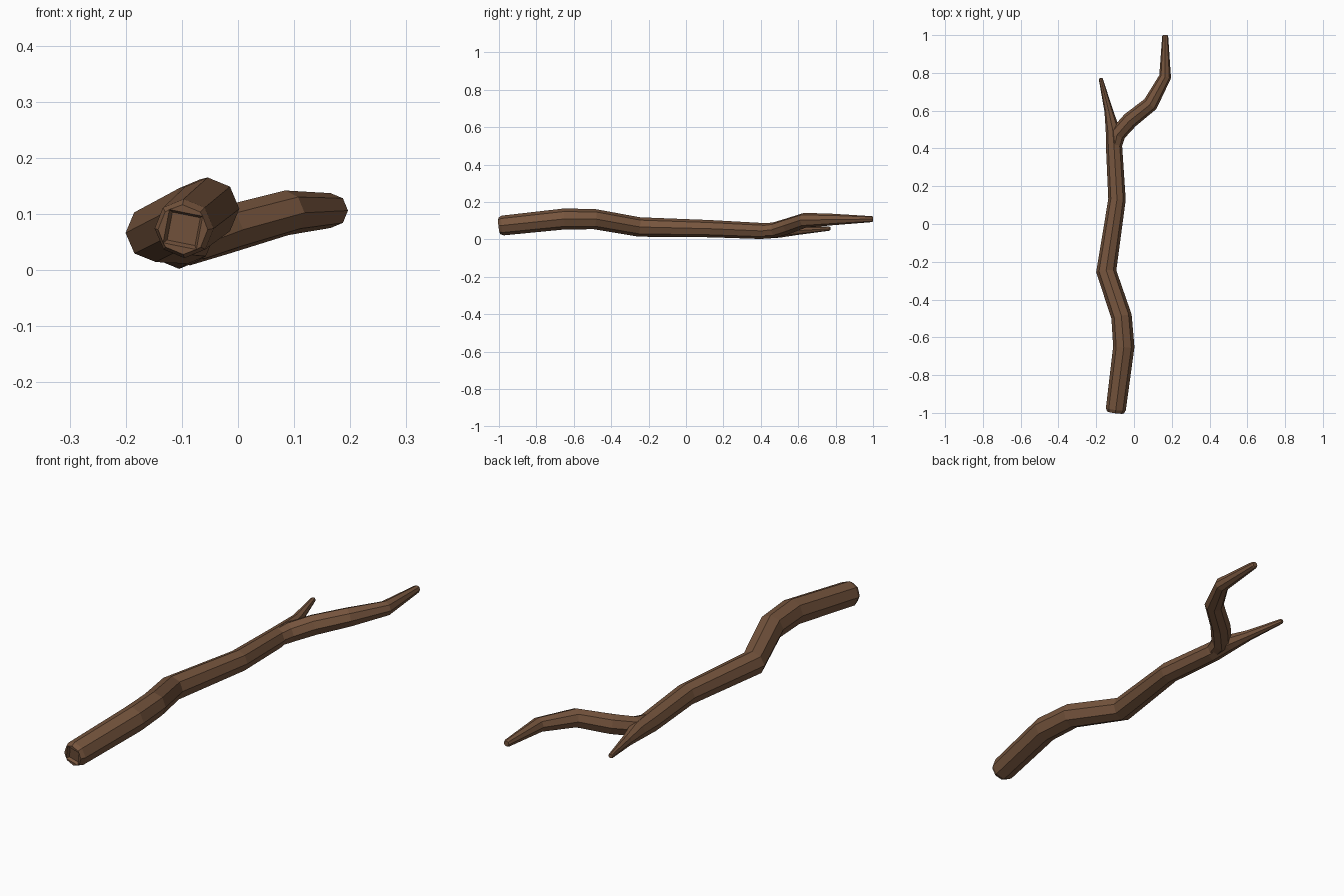
import bpy, bmesh, math
from mathutils import Vector

if "Cube" in bpy.data.objects:
    bpy.data.objects.remove(bpy.data.objects["Cube"])

bark = bpy.data.materials.new("bark brown")
bark.diffuse_color = (0.18, 0.09, 0.047, 1)
bark.use_nodes = True
bark.node_tree.nodes["Principled BSDF"].inputs["Base Color"].default_value = bark.diffuse_color
SIDES = 8


def tube(name, path, recess=False):
    """Eight-sided tube along (x, y, z, radius) points, mitred at the bends."""
    pts = [Vector(p[:3]) for p in path]
    bm = bmesh.new()
    rings = []

    def ring(center, tangent, radius, stretch=1.0, square=False, turn=0.0):
        side = tangent.cross(Vector((0, 0, 1))).normalized()
        up = side.cross(tangent).normalized()
        verts = []
        for i in range(SIDES):
            a = 2 * math.pi * i / SIDES + turn
            r = radius * (math.sqrt(0.5) if square and i % 2 == 0 else 1)
            verts.append(bm.verts.new(center + side * (r * stretch * math.cos(a))
                                      + up * (r * math.sin(a))))
        return verts

    first = (pts[1] - pts[0]).normalized()
    last = (pts[-1] - pts[-2]).normalized()
    # butt end: chamfer, and a shallow square recess in the cut face
    if recess:
        c = pts[0] - first * 0.018
        rings.append(ring(c + first * 0.012, first, 0.036, square=True, turn=-0.2))
        rings.append(ring(c, first, 0.043, square=True, turn=-0.2))
        rings.append(ring(c, first, path[0][3] * 0.84))
    for i, p in enumerate(pts):
        a = (p - pts[i - 1]).normalized() if i else first
        b = (pts[i + 1] - p).normalized() if i < len(pts) - 1 else last
        t = (a + b).normalized()
        rings.append(ring(p, t, path[i][3], 1 / max(0.7, t.dot(a))))
    # small chamfer at the tip
    rings.append(ring(pts[-1] + last * 0.007, last, path[-1][3] * 0.75))

    for r0, r1 in zip(rings, rings[1:]):
        for i in range(SIDES):
            j = (i + 1) % SIDES
            bm.faces.new((r0[i], r0[j], r1[j], r1[i]))
    bm.faces.new(rings[0])
    bm.faces.new(rings[-1])
    bmesh.ops.recalc_face_normals(bm, faces=bm.faces)
    mesh = bpy.data.meshes.new(name)
    bm.to_mesh(mesh)
    bm.free()
    mesh.materials.append(bark)
    obj = bpy.data.objects.new(name, mesh)
    bpy.context.collection.objects.link(obj)
    return obj


# main stem running on into the short left prong
stick = tube("stick", [
    (-0.096, -0.98, 0.074, 0.053),
    (-0.054, -0.65, 0.109, 0.056),
    (-0.066, -0.49, 0.108, 0.054),
    (-0.147, -0.25, 0.066, 0.052),
    (-0.090, 0.13, 0.057, 0.046),
    (-0.105, 0.40, 0.045, 0.043),
    (-0.113, 0.50, 0.046, 0.037),
    (-0.134, 0.60, 0.047, 0.023),
    (-0.175, 0.765, 0.057, 0.011),
], recess=True)

# long curved right prong
prong = tube("right_prong", [
    (-0.105, 0.40, 0.046, 0.036),
    (-0.088, 0.475, 0.050, 0.042),
    (-0.020, 0.55, 0.072, 0.043),
    (0.087, 0.635, 0.102, 0.040),
    (0.165, 0.78, 0.106, 0.031),
    (0.165, 0.993, 0.108, 0.016),
])

# merge the prong into the stem
mod = stick.modifiers.new("join", 'BOOLEAN')
mod.operation = 'UNION'
mod.solver = 'EXACT'
mod.object = prong
bpy.context.view_layer.objects.active = stick
stick.select_set(True)
bpy.ops.object.modifier_apply(modifier=mod.name)
bpy.data.objects.remove(prong)
